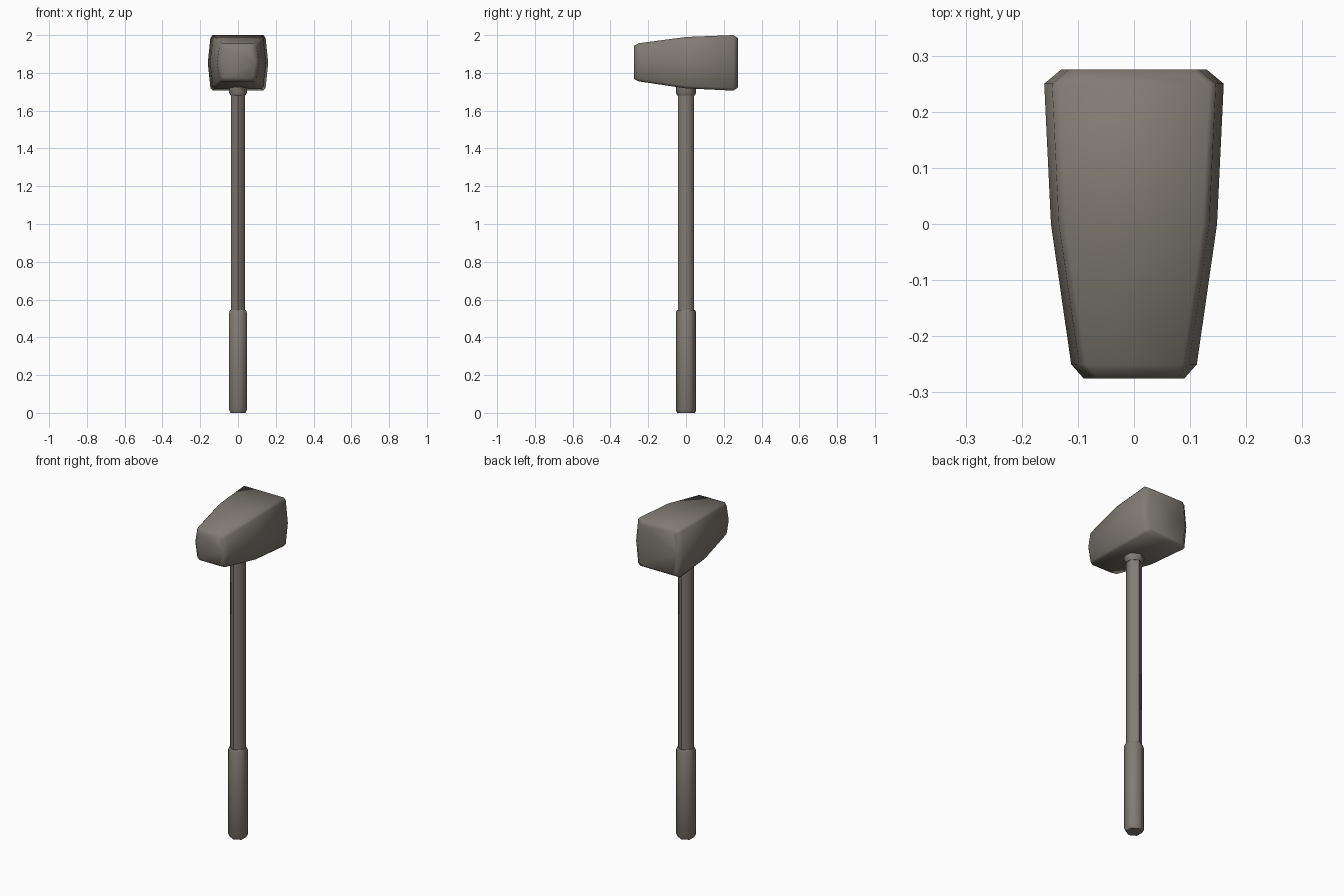
import bpy, math

if "Cube" in bpy.data.objects:
    bpy.data.objects.remove(bpy.data.objects["Cube"])

mat = bpy.data.materials.new("warm grey metal")
mat.diffuse_color = (0.22, 0.20, 0.172, 1)
mat.use_nodes = True
mat.node_tree.nodes["Principled BSDF"].inputs["Base Color"].default_value = mat.diffuse_color


def loft(name, rings):
    """Skin a list of equal-length closed rings and cap both ends."""
    n = len(rings[0])
    verts = [p for r in rings for p in r]
    faces = [(k * n + i, k * n + (i + 1) % n, (k + 1) * n + (i + 1) % n, (k + 1) * n + i)
             for k in range(len(rings) - 1) for i in range(n)]
    faces += [tuple(reversed(range(n))), tuple(range(len(verts) - n, len(verts)))]
    me = bpy.data.meshes.new(name)
    me.from_pydata(verts, [], faces)
    ob = bpy.data.objects.new(name, me)
    bpy.context.collection.objects.link(ob)
    me.materials.append(mat)
    bpy.ops.object.select_all(action='DESELECT')
    ob.select_set(True)
    bpy.context.view_layer.objects.active = ob
    bpy.ops.object.mode_set(mode='EDIT')
    bpy.ops.mesh.select_all(action='SELECT')
    bpy.ops.mesh.normals_make_consistent(inside=False)
    bpy.ops.object.mode_set(mode='OBJECT')
    bpy.ops.object.shade_smooth_by_angle(angle=math.radians(60))
    return ob


def hex_rod(name, profile):
    """Six-sided rod with corners on +-y; profile is (radius, z)."""
    return loft(name, [[(r * math.sin(i * math.pi / 3), r * math.cos(i * math.pi / 3), z)
                        for i in range(6)] for r, z in profile])


# Head: bulged-side sections along y (y, half width, bottom z, top z)
def section(y, w, zb, zt):
    mid = (zb + zt) / 2
    right = [(w - 0.026, zb), (w - 0.014, zb + 0.014), (w, mid),
             (w - 0.014, zt - 0.014), (w - 0.026, zt)]
    return [(x, y, z) for x, z in right] + [(-x, y, z) for x, z in reversed(right)]


loft("hammer_head", [section(*s) for s in (
    (-0.275, 0.090, 1.768, 1.944),
    (-0.25, 0.112, 1.755, 1.957),
    (0.0, 0.148, 1.718, 1.99),
    (0.25, 0.160, 1.706, 2.0),
    (0.275, 0.130, 1.722, 1.984))])

# Collar under the head, shaft and grip
hex_rod("collar", [(0.046, 1.68), (0.054, 1.695), (0.054, 1.74)])
hex_rod("shaft", [(0.043, 0.5), (0.043, 1.74)])
hex_rod("grip", [(0.046, 0.0), (0.054, 0.016), (0.054, 0.53), (0.048, 0.545)])
